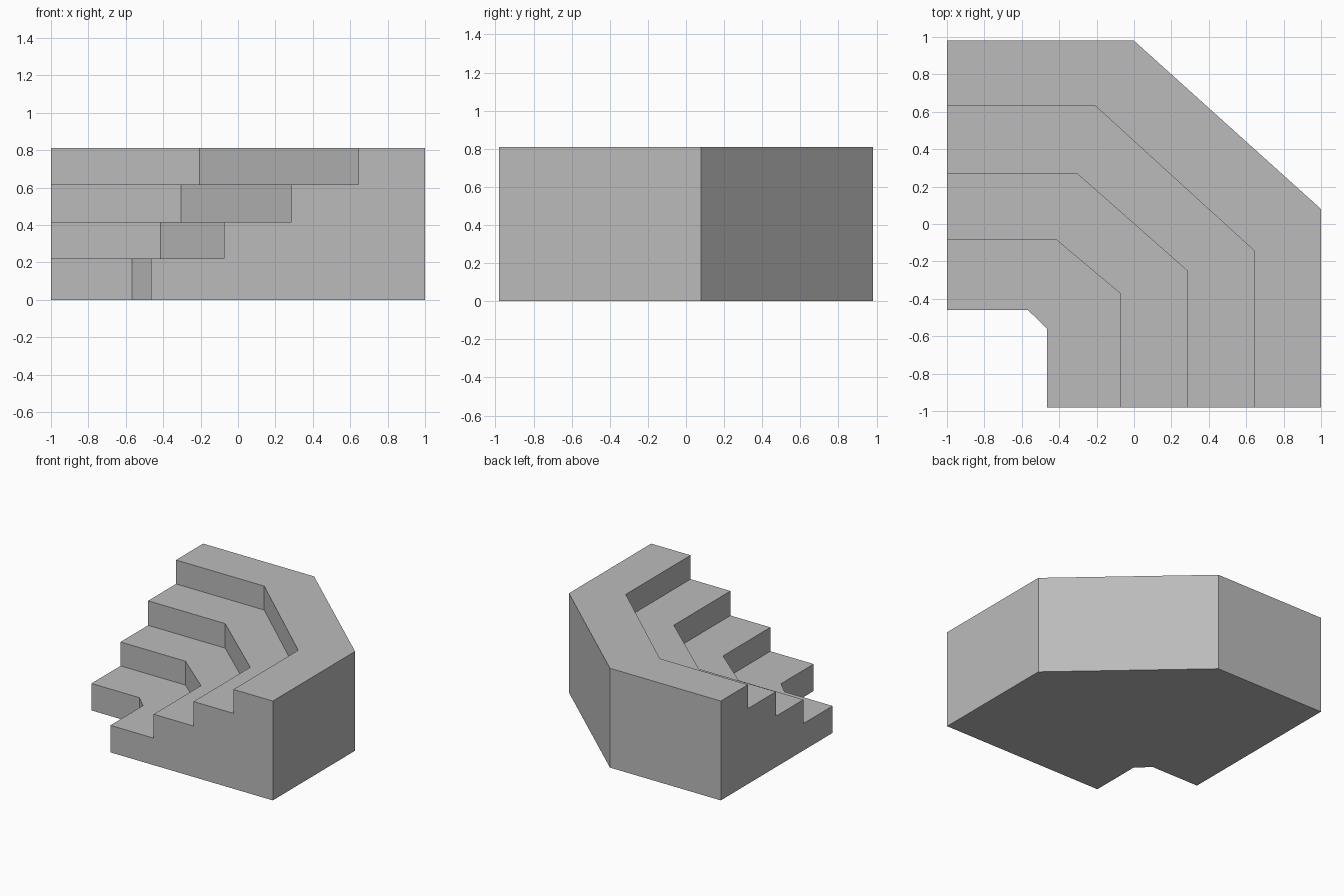
import bpy
import bmesh

cube = bpy.data.objects.get("Cube")
if cube:
    bpy.data.objects.remove(cube, do_unlink=True)

stone = bpy.data.materials.new("plain grey")
stone.use_nodes = True
grey = (0.5, 0.5, 0.5, 1)
stone.diffuse_color = grey
stone.node_tree.nodes["Principled BSDF"].inputs["Base Color"].default_value = grey

# Riser lines from the inner foot to the outer wall:
# left run y, left corner x, right corner y, right run x
RISERS = [
    (-0.46, -0.567, -0.56, -0.465),
    (-0.085, -0.415, -0.37, -0.075),
    (0.27, -0.305, -0.25, 0.285),
    (0.63, -0.205, -0.145, 0.645),
    (0.98, 0.0, 0.08, 1.0),
]
TREADS = [0.22, 0.415, 0.615, 0.81]
LEFT_END, FRONT_END = -1.0, -0.98


def stations(riser):
    """Four plan points where a riser line starts, bends, bends and ends."""
    y, corner_x, corner_y, x = riser
    return [(LEFT_END, y), (corner_x, y), (x, corner_y), (x, FRONT_END)]


# Stepped side profile as (riser index, height), closed along the floor
profile = [(0, 0.0)]
for i, z in enumerate(TREADS):
    profile += [(i, z), (i + 1, z)]
profile.append((len(TREADS), 0.0))

# Corner staircase: the profile swept through the four stations
bm = bmesh.new()
lines = [stations(r) for r in RISERS]
rings = [[bm.verts.new((*lines[i][s], z)) for i, z in profile] for s in range(4)]
for a, b in zip(rings, rings[1:]):
    for k in range(len(profile)):
        n = (k + 1) % len(profile)
        bm.faces.new((a[k], a[n], b[n], b[k]))
bm.faces.new(rings[0])
bm.faces.new(rings[-1])
bmesh.ops.recalc_face_normals(bm, faces=bm.faces)

mesh = bpy.data.meshes.new("corner_staircase")
bm.to_mesh(mesh)
bm.free()
mesh.materials.append(stone)
stairs = bpy.data.objects.new("corner_staircase", mesh)
bpy.context.collection.objects.link(stairs)
